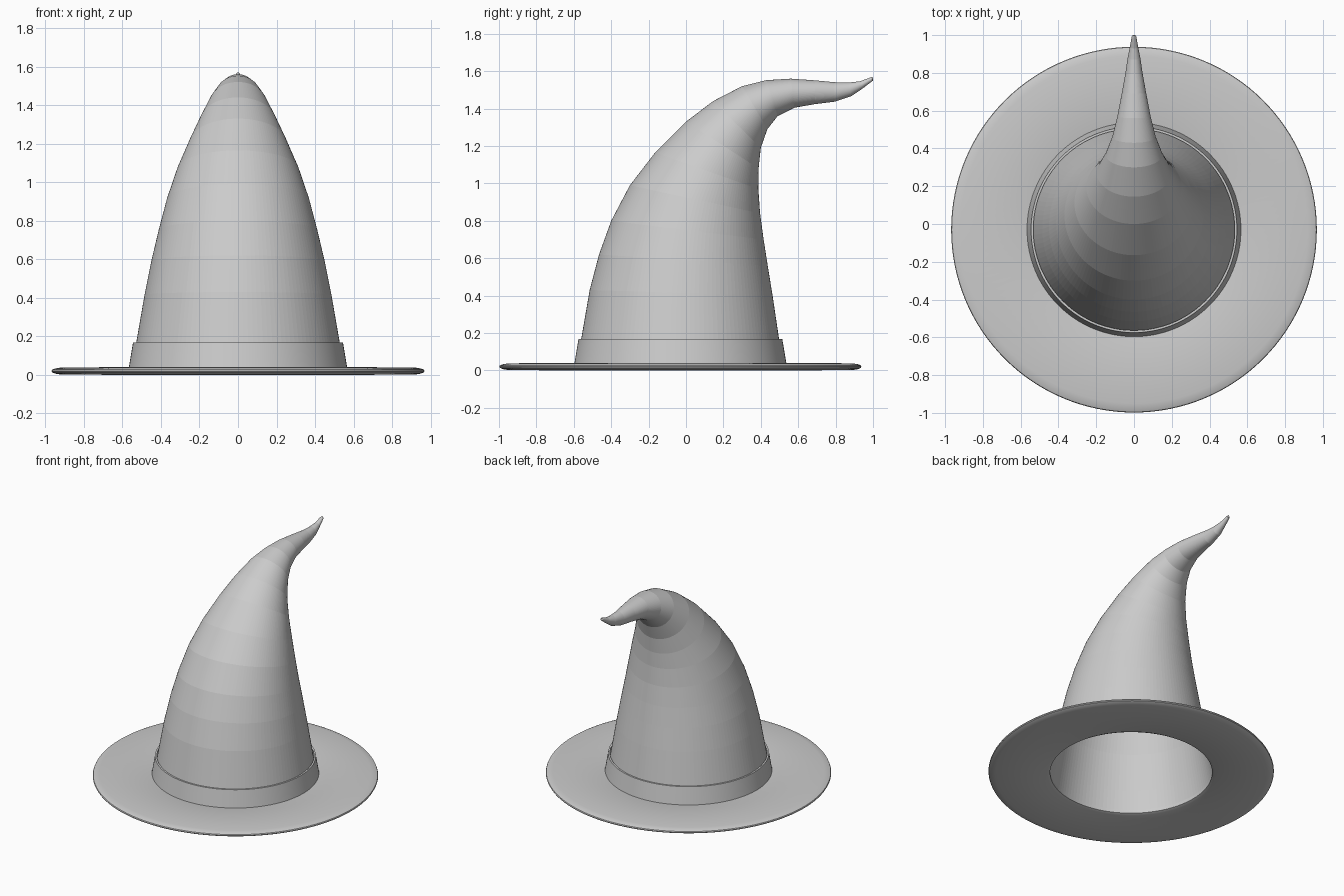
import bpy, bmesh, math

SEG = 128
CY = -0.03  # centre of brim, band and cone base


def skin(name, rings, closed=False, cap=False):
    """Loft rings given as (front y, z, back y, z, half width)."""
    bm = bmesh.new()
    loops = []
    for y0, z0, y1, z1, w in rings:
        loop = []
        for i in range(SEG):
            a = 2 * math.pi * i / SEG
            t = (1 + math.sin(a)) / 2
            loop.append(bm.verts.new((w * math.cos(a), y0 + (y1 - y0) * t, z0 + (z1 - z0) * t)))
        loops.append(loop)
    pairs = list(zip(loops, loops[1:]))
    if closed:
        pairs.append((loops[-1], loops[0]))
    for a, b in pairs:
        for i in range(SEG):
            j = (i + 1) % SEG
            bm.faces.new((a[i], a[j], b[j], b[i]))
    if cap:
        bm.faces.new(loops[-1])
    if closed:
        bmesh.ops.recalc_face_normals(bm, faces=bm.faces)
    me = bpy.data.meshes.new(name)
    bm.to_mesh(me)
    bm.free()
    ob = bpy.data.objects.new(name, me)
    bpy.context.collection.objects.link(ob)
    return ob


def lathe(name, profile):
    return skin(name, [(CY - r, z, CY + r, z, r) for r, z in profile], closed=True)


# Brim: thin disc with a rounded edge and an open head hole
brim = lathe("brim", [(0.55, 0.008), (0.57, 0.0), (0.92, 0.002), (0.95, 0.007), (0.965, 0.014),
                      (0.968, 0.02), (0.965, 0.027), (0.95, 0.033), (0.92, 0.038), (0.57, 0.041),
                      (0.55, 0.035)])

# Hat band
band = lathe("band", [(0.567, 0.036), (0.545, 0.167), (0.533, 0.167), (0.552, 0.036)])

# Crown: hollow cone whose rings tilt as it bends back to a curled tip
crown = skin("crown", [
    (-0.582, 0.02, 0.522, 0.02, 0.552),
    (-0.560, 0.17, 0.498, 0.165, 0.528),
    (-0.515, 0.43, 0.463, 0.40, 0.485),
    (-0.465, 0.62, 0.437, 0.56, 0.45),
    (-0.400, 0.80, 0.415, 0.70, 0.412),
    (-0.300, 0.99, 0.396, 0.84, 0.368),
    (-0.165, 1.165, 0.387, 0.97, 0.315),
    (0.000, 1.33, 0.388, 1.08, 0.252),
    (0.145, 1.44, 0.400, 1.19, 0.198),
    (0.300, 1.52, 0.435, 1.29, 0.15),
    (0.430, 1.552, 0.490, 1.36, 0.115),
    (0.560, 1.56, 0.580, 1.405, 0.088),
    (0.690, 1.551, 0.690, 1.424, 0.065),
    (0.795, 1.541, 0.795, 1.437, 0.046),
    (0.870, 1.539, 0.885, 1.467, 0.034),
    (0.930, 1.546, 0.945, 1.508, 0.022),
    (0.985, 1.566, 1.000, 1.55, 0.012),
    (0.997, 1.570, 1.000, 1.563, 0.004),
], cap=True)

# Smooth around the brim and band, crisp bands up the crown
for ob in (brim, band):
    bpy.ops.object.select_all(action='DESELECT')
    ob.select_set(True)
    bpy.context.view_layer.objects.active = ob
    bpy.ops.object.shade_smooth_by_angle(angle=math.radians(30))
